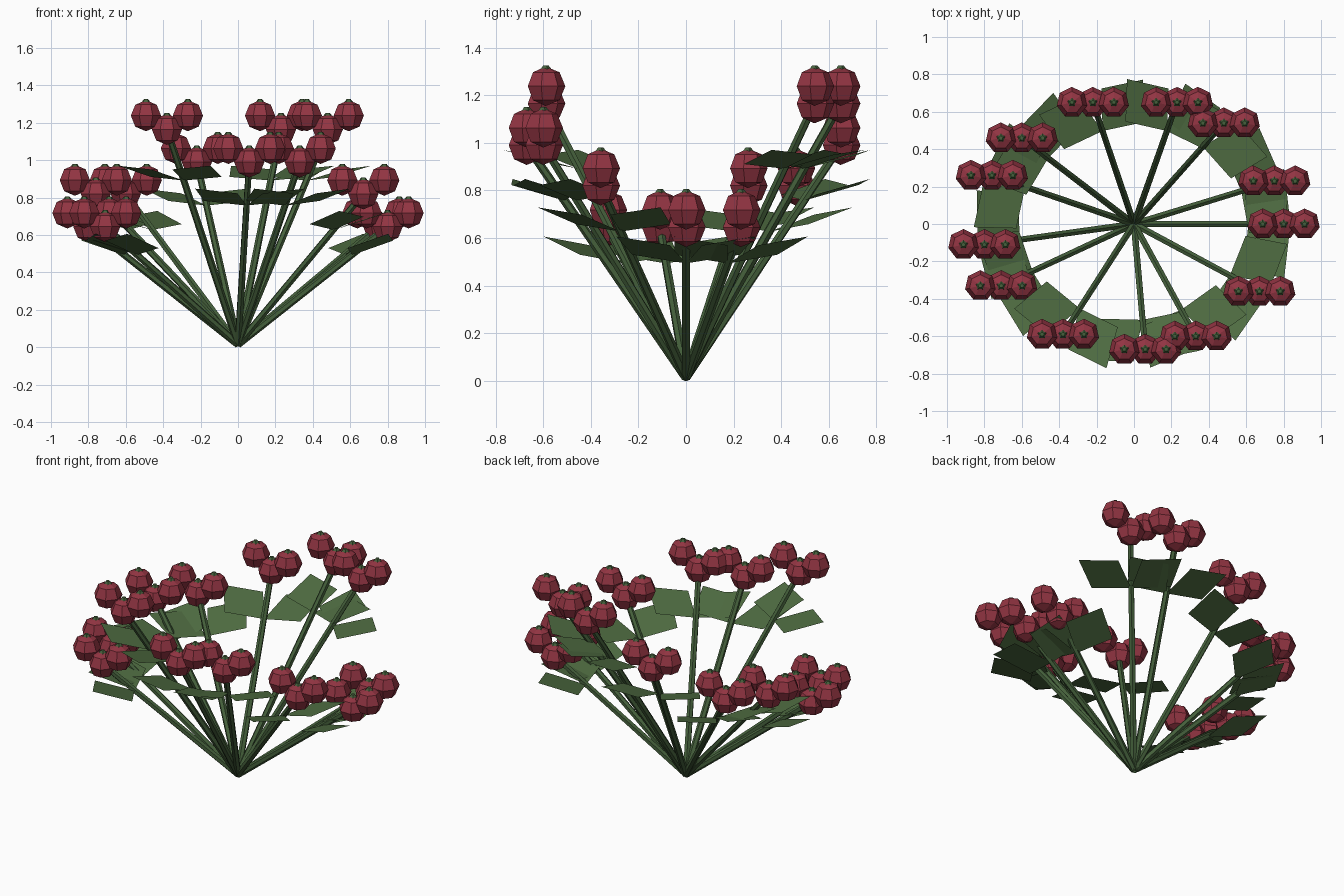
import bpy, bmesh, math
from mathutils import Vector, Matrix

if "Cube" in bpy.data.objects:
    bpy.data.objects.remove(bpy.data.objects["Cube"])


def material(name, rgb):
    m = bpy.data.materials.new(name)
    m.diffuse_color = (*rgb, 1)
    m.use_nodes = True
    m.node_tree.nodes["Principled BSDF"].inputs["Base Color"].default_value = m.diffuse_color
    return m


STEM = material("stem_green", (0.06, 0.12, 0.045))
LEAF = material("leaf_green", (0.08, 0.155, 0.055))
BERRY = material("berry_red", (0.29, 0.035, 0.055))


def finish(bm, name, mat):
    me = bpy.data.meshes.new(name)
    bm.to_mesh(me)
    bm.free()
    me.materials.append(mat)
    bpy.context.collection.objects.link(bpy.data.objects.new(name, me))


# Stem tips: x, y, z
TIPS = [(0.80, 0.00, 0.645), (0.75, 0.23, 0.645), (0.48, 0.54, 1.165),
        (0.23, 0.65, 1.165), (-0.22, 0.65, 0.99), (-0.60, 0.46, 0.82),
        (-0.76, 0.26, 0.82), (-0.80, -0.11, 0.645), (-0.71, -0.33, 0.645),
        (-0.38, -0.59, 1.165), (0.06, -0.67, 0.99), (0.33, -0.60, 0.99),
        (0.67, -0.36, 0.82)]

stems, leaves, berries, crowns = (bmesh.new() for _ in range(4))
for x, y, z in TIPS:
    tip = Vector((x, y, z))
    # Straight tapered stem from the shared base
    base = Vector((0, 0, 0.015))
    axis = tip - base
    rot = axis.to_track_quat('Z', 'Y').to_matrix().to_4x4()
    bmesh.ops.create_cone(stems, cap_ends=True, segments=6, radius1=0.02,
                          radius2=0.018, depth=axis.length,
                          matrix=Matrix.Translation((tip + base) / 2) @ rot)

    # Pair of diamond leaves splayed to either side of the stem
    root = tip * 0.765
    ang = math.atan2(y, x)
    for side in (-1, 1):
        a = ang + side * math.radians(57)
        end = root + 0.35 * Vector((math.cos(a), math.sin(a), 0))
        end.z = 0.7 * z + 0.155
        mid = (root + end) / 2
        b = a - side * math.pi / 2
        out = Vector((0.145 * math.cos(b), 0.145 * math.sin(b), 0.02))
        pts = [root, mid + out, end, mid - out]
        if side > 0:
            pts.reverse()
        f = leaves.faces.new([leaves.verts.new(p) for p in pts])
        f.normal_update()
        if f.normal.z < 0:
            f.normal_flip()

    # Three berries, each with a small five-sided crown
    for dx, dz in ((-0.112, 0.073), (0, 0), (0.112, 0.073)):
        c = tip + Vector((dx, 0, dz))
        bmesh.ops.create_uvsphere(berries, u_segments=7, v_segments=4,
                                  radius=0.083, matrix=Matrix.Translation(c))
        bmesh.ops.create_cone(crowns, cap_ends=True, segments=5, radius1=0.036,
                              radius2=0.012, depth=0.03,
                              matrix=Matrix.Translation(c + Vector((0, 0, 0.073))))

finish(stems, "stems", STEM)
finish(leaves, "leaves", LEAF)
finish(berries, "berries", BERRY)
finish(crowns, "berry_crowns", STEM)
